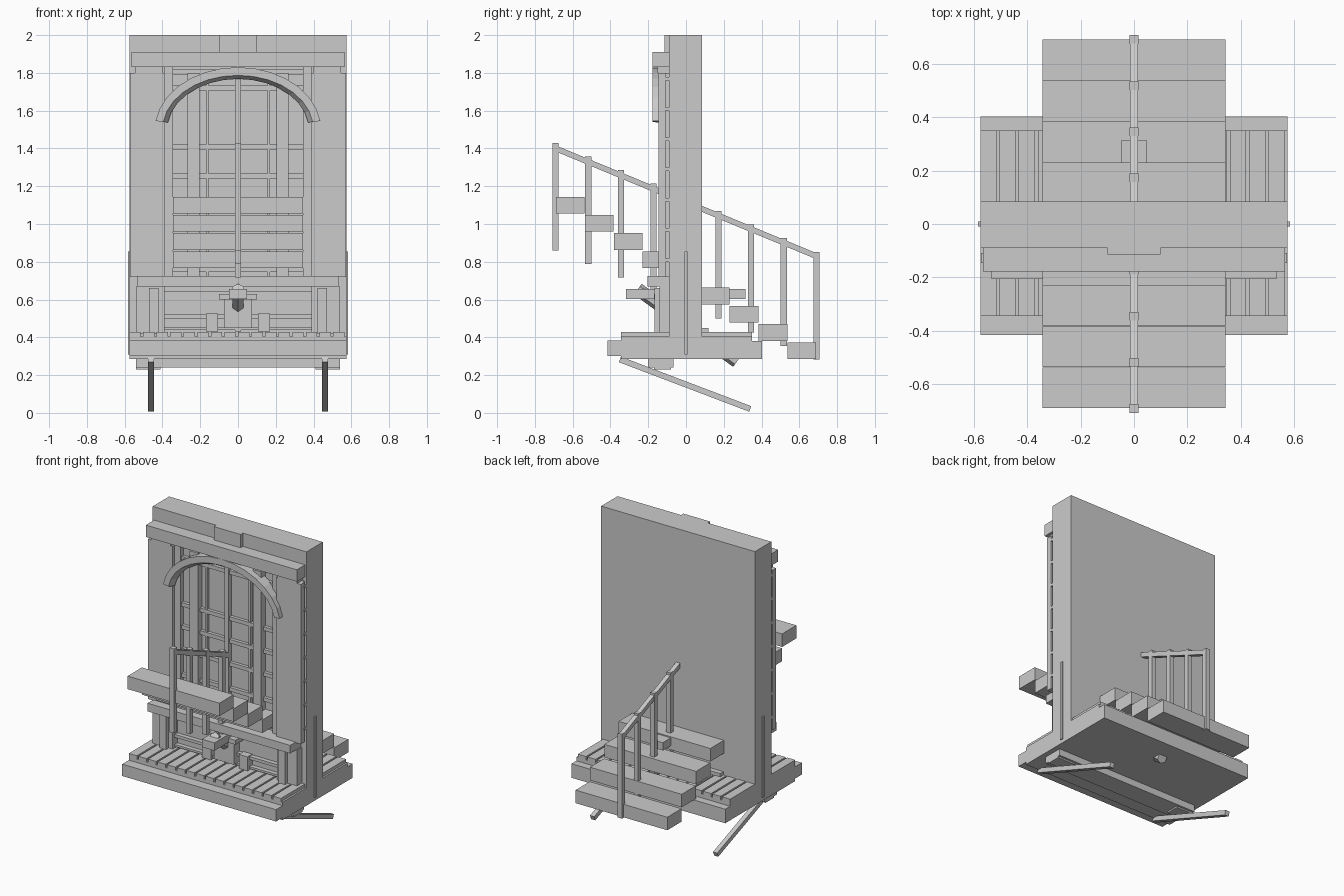
import bpy, bmesh, math
from mathutils import Vector

if "Cube" in bpy.data.objects:
    bpy.data.objects.remove(bpy.data.objects["Cube"])


def make(name, bm):
    bmesh.ops.recalc_face_normals(bm, faces=bm.faces)
    me = bpy.data.meshes.new(name)
    bm.to_mesh(me)
    bm.free()
    ob = bpy.data.objects.new(name, me)
    bpy.context.collection.objects.link(ob)
    return ob


def add_box(bm, x, y, z):
    r = bmesh.ops.create_cube(bm, size=1)
    for v in r["verts"]:
        v.co = Vector([(a + b) / 2 + (b - a) * c for (a, b), c in zip((x, y, z), v.co)])


def boxes(name, *items):
    bm = bmesh.new()
    for it in items:
        add_box(bm, *it)
    return make(name, bm)


def pair(name, x, y, z):
    """Same box on the left and the right."""
    return boxes(name, (x, y, z), ((-x[1], -x[0]), y, z))


def rod(name, a, b, r, n=4):
    """Straight bar between two points."""
    a, b = Vector(a), Vector(b)
    bm = bmesh.new()
    res = bmesh.ops.create_cone(bm, cap_ends=True, segments=n, radius1=r, radius2=r, depth=(b - a).length)
    q = (b - a).to_track_quat('Z', 'Y').to_matrix()
    turn = math.pi / n if n == 4 else 0
    for v in res["verts"]:
        c, s = math.cos(turn), math.sin(turn)
        p = Vector((v.co.x * c - v.co.y * s, v.co.x * s + v.co.y * c, v.co.z))
        v.co = q @ p + (a + b) / 2
    return make(name, bm)


# wall, keystone and cornice
boxes("wall", ((-.575, .575), (-.09, .085), (.3, 2)))
boxes("top_block", ((-.1, .1), (-.115, -.085), (1.9, 2)))
boxes("cornice", ((-.565, .565), (-.178, -.085), (1.83, 1.91)))
pair("capital", (.4, .545), (-.15, -.09), (1.8, 1.83))

# base with lips
boxes("base", ((-.575, .575), (-.345, .35), (.285, .405)))
boxes("front_lip", ((-.575, .575), (-.415, -.34), (.302, .382)))
boxes("back_lip", ((-.575, .575), (.34, .402), (.285, .38)))
boxes("under_beam", ((-.54, .54), (-.2, -.065), (.24, .29)))
pair("under_pad", (.41, .54), (-.17, -.08), (.23, .25))

# deck boards in front of and behind the wall
n, pitch = 16, 1.15 / 16
boards = []
for i in range(n):
    x0 = -.575 + i * pitch
    for y in ((-.345, -.085), (.08, .35)):
        boards.append(((x0, x0 + pitch - .012), y, (.4, .428)))
boxes("deck_boards", *boards)
boxes("back_skirting", ((-.34, .34), (.08, .12), (.42, .45)))

# pilasters, with spacer strips behind
pair("pilaster", (.39, .572), (-.145, -.108), (.72, 1.8))
pair("pilaster_core", (.405, .56), (-.112, -.088), (.72, 1.8))
spacers = []
for i in range(7):
    z = .8 + i * .16
    for x in ((.39, .574), (-.574, -.39)):
        spacers.append((x, (-.11, -.088), (z, z + .018)))
boxes("spacer_strips", *spacers)

# panelled door: posts, bars and rails
pair("door_post", (.205, .268), (-.135, -.088), (.72, 1.8))
pair("door_edge", (.343, .392), (-.122, -.088), (.72, 1.83))
pair("door_thin_bar", (.155, .17), (-.108, -.088), (.72, 1.8))
boxes("door_middle_bar", ((-.015, .015), (-.125, -.088), (.43, 1.77)))
boxes("door_rails", *[((-.345, .345), (-.112, -.088), (z - .013, z + .013))
                      for z in (.76, .93, 1.1, 1.255, 1.408, 1.72, 1.805)])

# arched moulding with a sloping underside
bm = bmesh.new()
rings = []
N = 14
for i in range(N + 1):
    t = math.radians(8 + 164 * i / N)
    sect = ((.44, .33, -.178), (.40, .287, -.178), (.375, .268, -.145), (.44, .33, -.1))
    rings.append([bm.verts.new((a * math.cos(t), y, 1.5 + b * math.sin(t))) for a, b, y in sect])
for r, s in zip(rings, rings[1:]):
    for k in range(4):
        bm.faces.new((r[k], r[(k + 1) % 4], s[(k + 1) % 4], s[k]))
bm.faces.new(rings[0])
bm.faces.new(rings[-1])
make("arch_moulding", bm)

# sill and plinth below the door
boxes("sill", ((-.533, .533), (-.205, -.088), (.67, .725)))
pair("plinth", (.39, .54), (-.14, -.088), (.42, .67))
pair("plinth_panel", (.42, .47), (-.168, -.13), (.42, .66))
boxes("plinth_rails", ((-.39, .39), (-.12, -.088), (.5, .52)),
      ((-.39, .39), (-.12, -.088), (.438, .452)), ((-.39, .39), (-.12, -.088), (.64, .67)))
pair("plinth_bracket", (.105, .17), (-.14, -.088), (.43, .525))

# spout on its pedestal
boxes("pedestal", ((-.075, .075), (-.15, -.088), (.45, .6)))
boxes("spout_collar", ((-.1, .1), (-.17, -.088), (.6, .63)))
boxes("spout_plank", ((-.047, .047), (-.318, .315), (.602, .655)))
rod("spout_pipe", (0, -.255, .655), (0, .27, .272), .035, 6)

# stair flight passing through the wall
for i in range(9):
    y, z = -.613 + i * .1533, 1.1 - i * .0963
    boxes("stair_step", ((-.343, .343), (y - .076, y + .076), (z - .044, z + .044)))

# hand rail along the stair centre
for i in range(9):
    y, z = -.69 + i * .1725, 1.43 - i * .0722
    boxes("rail_post", ((-.016, .016), (y - .016, y + .016), (z - .57, z)))
rod("hand_rail", (0, -.69, 1.4), (0, .69, .83), .021)

# side posts and slanted legs
pair("side_post", (.57, .583), (-.009, .009), (.31, .855))
for s in (-1, 1):
    rod("slanted_leg", (s * .46, -.35, .283), (s * .46, .34, .021), .022)
